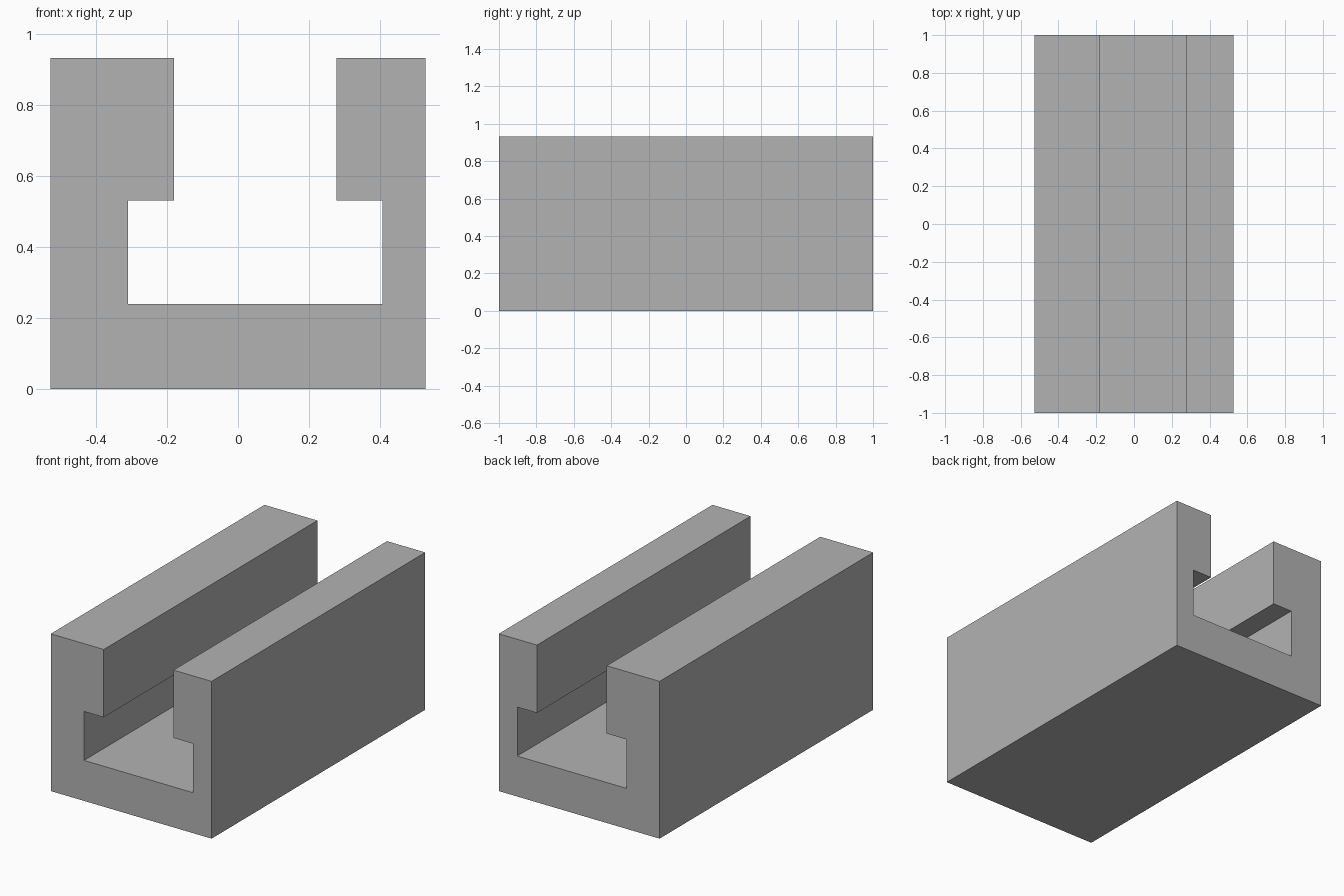
import bpy
import bmesh

cube = bpy.data.objects.get("Cube")
if cube:
    bpy.data.objects.remove(cube, do_unlink=True)

# Flat grey material
grey = bpy.data.materials.new("plain_grey")
grey.use_nodes = True
colour = (0.45, 0.45, 0.45, 1)
grey.diffuse_color = colour
grey.node_tree.nodes["Principled BSDF"].inputs["Base Color"].default_value = colour

# Overall size
half_width, half_length, height = 0.527, 1.0, 0.932
# Off-centre T-slot: narrow neck above a wider channel
neck_left, neck_right = -0.18, 0.277
slot_left, slot_right = -0.309, 0.406
floor_z, lip_z = 0.24, 0.53

# Cross-section, counter-clockwise seen from the front
profile = [
    (-half_width, 0), (half_width, 0), (half_width, height),
    (neck_right, height), (neck_right, lip_z),
    (slot_right, lip_z), (slot_right, floor_z),
    (slot_left, floor_z), (slot_left, lip_z),
    (neck_left, lip_z), (neck_left, height), (-half_width, height),
]

# Extrude the section along the rail
bm = bmesh.new()
front = bm.faces.new([bm.verts.new((x, -half_length, z)) for x, z in profile])
result = bmesh.ops.extrude_face_region(bm, geom=[front], use_keep_orig=True)
back_verts = [v for v in result["geom"] if isinstance(v, bmesh.types.BMVert)]
bmesh.ops.translate(bm, verts=back_verts, vec=(0, 2 * half_length, 0))
bmesh.ops.recalc_face_normals(bm, faces=bm.faces)

mesh = bpy.data.meshes.new("slotted_rail")
bm.to_mesh(mesh)
bm.free()
mesh.materials.append(grey)
rail = bpy.data.objects.new("slotted_rail", mesh)
bpy.context.collection.objects.link(rail)
